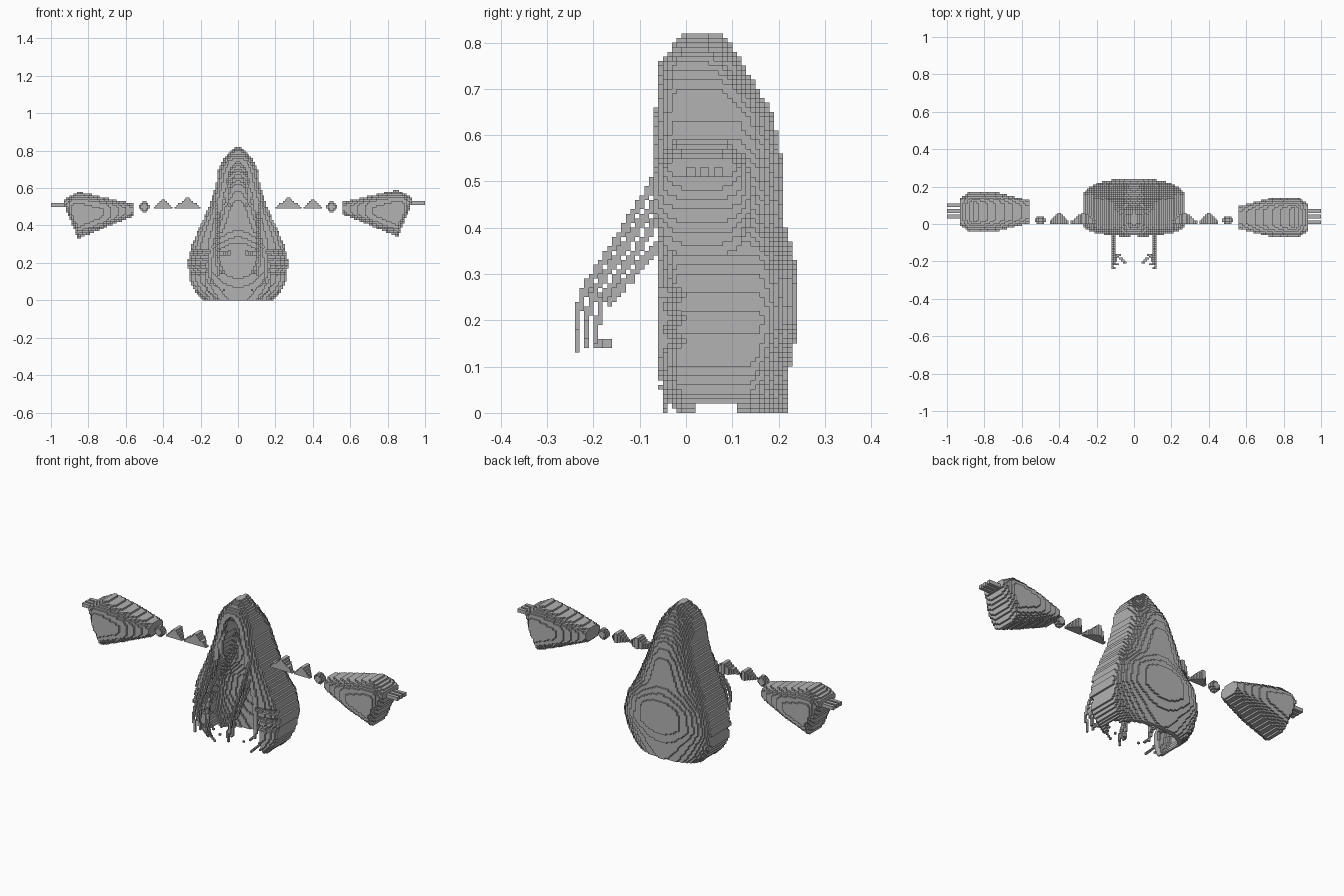
import bpy
import bmesh
from math import floor, sqrt, sin
from mathutils import Vector

CELL = 0.01

if "Cube" in bpy.data.objects:
    bpy.data.objects.remove(bpy.data.objects["Cube"], do_unlink=True)

grey = bpy.data.materials.new("plain grey")
grey.use_nodes = True
GREY = (0.45, 0.45, 0.45, 1)
grey.diffuse_color = GREY
grey.node_tree.nodes["Principled BSDF"].inputs["Base Color"].default_value = GREY


def curve(points, v):
    """Piecewise linear profile lookup."""
    if v <= points[0][0]:
        return points[0][1]
    for (a, fa), (b, fb) in zip(points, points[1:]):
        if v <= b:
            return fa + (fb - fa) * (v - a) / (b - a)
    return points[-1][1]


def fill(low, high, inside):
    """Cells of a box whose centres satisfy a rule."""
    spans = [range(floor(a / CELL + 0.5), floor(b / CELL + 0.5)) for a, b in zip(low, high)]
    return {(i, j, k) for i in spans[0] for j in spans[1] for k in spans[2]
            if inside((i + 0.5) * CELL, (j + 0.5) * CELL, (k + 0.5) * CELL)}


def trace(points):
    """Cells passed by a path."""
    cells = set()
    for a, b in zip(points, points[1:]):
        a, b = Vector(a), Vector(b)
        n = max(1, int((b - a).length / CELL * 3))
        for s in range(n + 1):
            cells.add(tuple(floor(c / CELL) for c in a.lerp(b, s / n)))
    return cells


def mirrored(cells):
    return {(-1 - i, j, k) for i, j, k in cells}


def build(name, cells):
    """Blocky surface: one quad for every exposed cell side."""
    bm = bmesh.new()
    corners = {}

    def corner(p):
        if p not in corners:
            corners[p] = bm.verts.new([c * CELL for c in p])
        return corners[p]

    for cell in sorted(cells):
        for axis in range(3):
            u, v = (axis + 1) % 3, (axis + 2) % 3
            for side in (0, 1):
                near = list(cell)
                near[axis] += 1 if side else -1
                if tuple(near) in cells:
                    continue
                quad = []
                for du, dv in ((0, 0), (1, 0), (1, 1), (0, 1)):
                    p = list(cell)
                    p[axis] += side
                    p[u] += du
                    p[v] += dv
                    quad.append(corner(tuple(p)))
                bm.faces.new(quad if side else quad[::-1])
    mesh = bpy.data.meshes.new(name)
    bm.to_mesh(mesh)
    bm.free()
    mesh.materials.append(grey)
    obj = bpy.data.objects.new(name, mesh)
    bpy.context.collection.objects.link(obj)
    return obj


# Hooded cloak: profiles over height
HALF_WIDTH = [(0, .185), (.05, .23), (.1, .255), (.2, .27), (.3, .245), (.4, .2), (.5, .155),
              (.6, .12), (.7, .105), (.76, .075), (.8, .035), (.82, .015)]
BACK = [(0, .215), (.1, .225), (.2, .245), (.3, .245), (.4, .215), (.54, .21), (.64, .19),
        (.71, .15), (.79, .1), (.82, .075)]
FRONT = [(0, -.05), (.1, -.06), (.5, -.065), (.57, -.07), (.75, -.06), (.82, -.01)]
OPENING = [(0, .17), (.2, .165), (.4, .12), (.5, .11), (.6, .085), (.7, .045), (.74, 0)]


def shell(x, y, z, inset):
    w = curve(HALF_WIDTH, z + inset) - inset
    t = abs(x) / max(w, .001)
    if t > 1:
        return False
    back = curve(BACK, z + inset) - inset - .09 * (1 - sqrt(1 - t * t))
    front = curve(FRONT, z) + .04 * t ** 4
    if .14 < z < .28 and t > .6:      # tattered hem of the front flaps
        front += .012 + .012 * sin(z * 130)
    if inset and abs(x) > curve(OPENING, z):
        front += inset
    return front <= y <= back


def cloak(x, y, z):
    hollow = z < .76 and shell(x, y, z, .03)
    return shell(x, y, z, 0) and not hollow


build("hooded_cloak", fill((-.3, -.1, 0), (.3, .26, .82), cloak))

# Floating sleeves with bony fingers
SLEEVE_TOP = [(.56, .525), (.85, .59), (.93, .55)]
SLEEVE_LOW = [(.56, .46), (.855, .34), (.93, .52)]
SLEEVE_DEPTH = [(.56, .06), (.72, .1), (.88, .105), (.93, .07)]


def sleeve(x, y, z):
    top, low = curve(SLEEVE_TOP, x), curve(SLEEVE_LOW, x)
    h = abs(z - (top + low) / 2) / ((top - low) / 2)
    d = curve(SLEEVE_DEPTH, x)
    return h <= 1 and abs(y - .035) <= d * (1 - .55 * h ** 4)


left = fill((.56, -.1, .32), (.93, .16, .6), sleeve)
fingers = set()
for y in (0, .03, .06):
    fingers |= fill((.9, y, .51), (1, y + .02, .53), lambda *p: True)


# Floating arm bones: two peaked pieces and one bead
def bone(cx, half, height, depth):
    def rule(x, y, z):
        s = 1 - (z - .49) / height
        return abs(x - cx) < half * s and 0 <= y < .01 + depth * (1 - abs(x - cx) / half)
    return fill((cx - half, 0, .49), (cx + half, .08, .56), rule)


def bead(x, y, z):
    return (x - .5) ** 2 + (y - .02) ** 2 * 2 + (z - .5) ** 2 < .00075


bones = {"upper_arm_bone": bone(.27, .075, .065, .055),
         "forearm_bone": bone(.4, .055, .06, .05),
         "wrist_bead": fill((.46, -.01, .46), (.54, .06, .54), bead)}

for side, flip in (("left", False), ("right", True)):
    # the right arm floats slightly further back and lower
    parts = {"sleeve": left, "fingers": fingers - left}
    parts.update(bones)
    for name, cells in parts.items():
        if flip:
            shift = 3 if name in ("sleeve", "fingers") else 0
            cells = {(i, j + shift, k - bool(shift)) for i, j, k in mirrored(cells)}
        build(side + "_" + name, cells)

# Thin bony strands reaching down from the front of the cloak
STRANDS = [
    [(.11, -.02, .56), (.115, -.07, .49), (.115, -.18, .32), (.115, -.215, .27), (.115, -.235, .21),
     (.1, -.235, .135)],
    [(.105, -.02, .5), (.105, -.07, .445), (.105, -.19, .27), (.1, -.215, .2), (.085, -.215, .145)],
    [(.115, -.02, .44), (.115, -.07, .4), (.11, -.18, .24), (.1, -.195, .18), (.1, -.195, .15),
     (.08, -.165, .145)],
    [(.1, -.02, .38), (.1, -.07, .345), (.1, -.165, .24), (.045, -.205, .25)],
]
strands = set()
for path in STRANDS:
    strands |= trace(path)
strands |= {(i, j, k + 1) for i, j, k in strands}
build("left_strands", strands)
build("right_strands", mirrored(strands))
